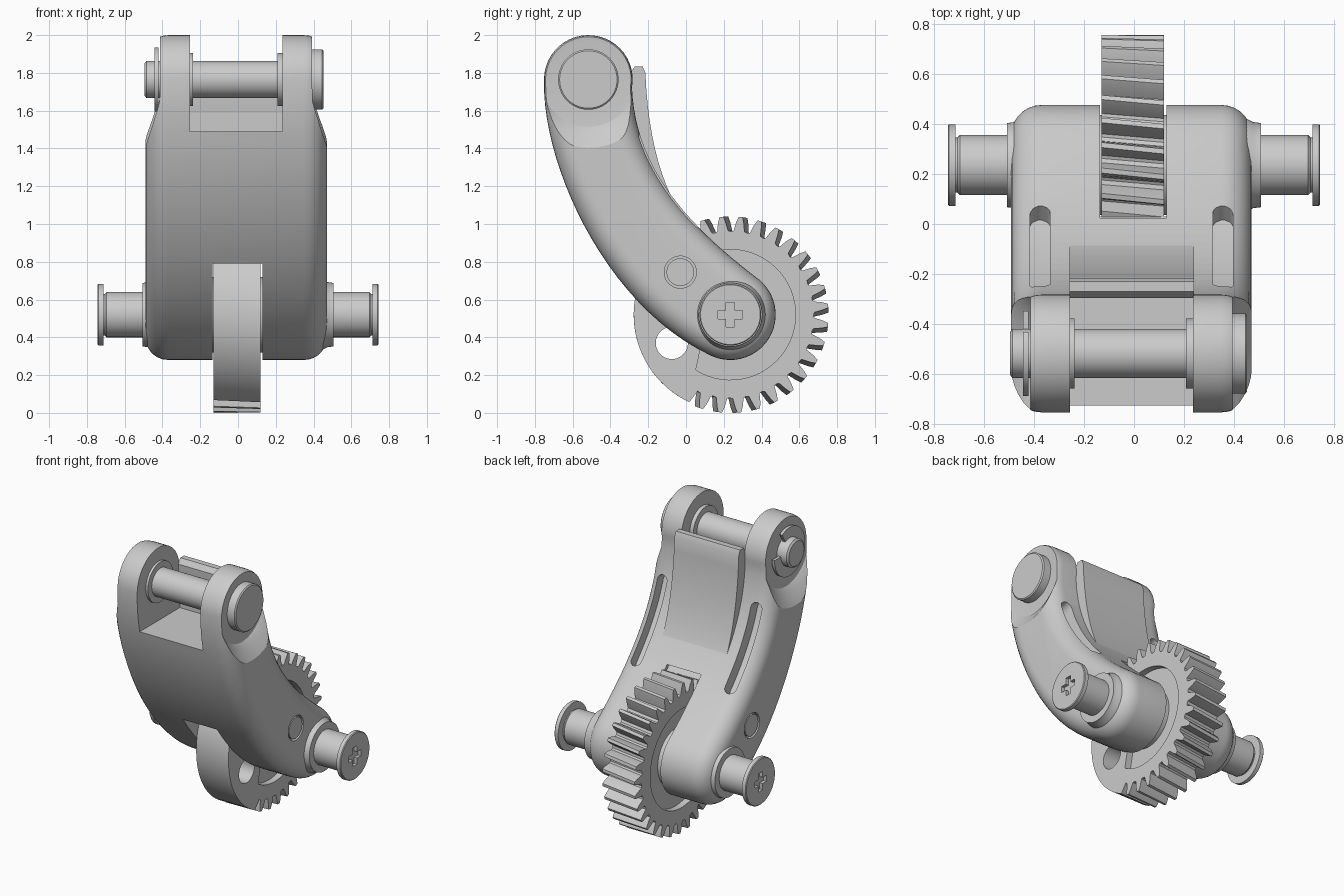
import bpy, bmesh, math
from mathutils import Vector
from mathutils.geometry import interpolate_bezier

cube = bpy.data.objects.get("Cube")
if cube:
    bpy.data.objects.remove(cube)

grey = bpy.data.materials.new("plain_grey")
grey.use_nodes = True
grey.diffuse_color = (0.6, 0.6, 0.6, 1)
grey.node_tree.nodes["Principled BSDF"].inputs["Base Color"].default_value = (0.6, 0.6, 0.6, 1)

PIN = (-0.517, 1.765)     # upper pin axis (y, z)
PIVOT = (0.235, 0.52)     # gear axis (y, z)
MID = -0.01               # middle of the housing in x


def arc(centre, r, a0, a1, n):
    angles = [math.radians(a0 + (a1 - a0) * i / n) for i in range(n + 1)]
    return [(centre[0] + r * math.cos(a), centre[1] + r * math.sin(a)) for a in angles]


def bezier(a, b, c, d, n):
    pts = interpolate_bezier(*(Vector((*p, 0)) for p in (a, b, c, d)), n)
    return [(p.x, p.y) for p in pts]


def box(y0, y1, z0, z1):
    return [(y0, z0), (y1, z0), (y1, z1), (y0, z1)]


def normals(pts, closed=True):
    """Unit normals to the right of the direction of travel."""
    n, out = len(pts), []
    for i in range(n):
        p = pts[i - 1] if closed or i else pts[0]
        q = pts[(i + 1) % n] if closed or i < n - 1 else pts[i]
        t = Vector((q[0] - p[0], q[1] - p[1])).normalized()
        out.append((t.y, -t.x))
    return out


def loft(name, rings):
    """Closed solid through rings of (x, y, z) points, capped at both ends."""
    bm = bmesh.new()
    rows = [[bm.verts.new(p) for p in ring] for ring in rings]
    bm.faces.new(rows[0])
    bm.faces.new(rows[-1])
    n = len(rows[0])
    for p, q in zip(rows, rows[1:]):
        for i in range(n):
            j = (i + 1) % n
            bm.faces.new((p[i], p[j], q[j], q[i]))
    bmesh.ops.recalc_face_normals(bm, faces=bm.faces)
    if bm.calc_volume(signed=True) < 0:
        bmesh.ops.reverse_faces(bm, faces=bm.faces)
    mesh = bpy.data.meshes.new(name)
    bm.to_mesh(mesh)
    bm.free()
    mesh.materials.append(grey)
    ob = bpy.data.objects.new(name, mesh)
    bpy.context.collection.objects.link(ob)
    return ob


def prism(name, pts, x0, x1, twist=0):
    """Outline in y-z extruded along x, optionally twisted about the gear axis."""
    c, s = math.cos(twist), math.sin(twist)
    far = [(x1, PIVOT[0] + (y - PIVOT[0]) * c - (z - PIVOT[1]) * s,
            PIVOT[1] + (y - PIVOT[0]) * s + (z - PIVOT[1]) * c) for y, z in pts]
    return loft(name, [[(x0, y, z) for y, z in pts], far])


def rounded_prism(name, pts, x0, x1, radius, steps):
    """Counter-clockwise outline extruded along x with round rims."""
    norm = normals(pts)
    half = []
    for i in range(steps + 1):
        a = math.pi / 2 * i / steps
        half.append((radius * (1 - math.sin(a)), radius * (1 - math.cos(a))))
    sections = [(x0 + dx, inset) for dx, inset in reversed(half)]
    sections += [(x1 - dx, inset) for dx, inset in half]
    # widest sections sit in the middle, inset ones at the caps
    sections = sorted((x, radius - math.sqrt(max(0, radius ** 2 - max(0, x0 + radius - x, x - x1 + radius) ** 2)))
                      for x, _ in sections)
    return loft(name, [[(x, y - ny * d, z - nz * d) for (y, z), (ny, nz) in zip(pts, norm)]
                       for x, d in sections])


def turned(name, centre, profile, sides=56):
    """Solid of revolution about an x-parallel axis from (x, radius) pairs."""
    return loft(name, [[(x, y, z) for y, z in arc(centre, r, 0, 360, sides)[:-1]]
                       for x, r in profile])


def groove_cutter(path, x, r, depth):
    """Round-ended channel following a path."""
    total = [0]
    for p, q in zip(path, path[1:]):
        total.append(total[-1] + math.dist(p, q))
    rings = []
    for (y, z), (ny, nz), s in zip(path, normals(path, False), total):
        d = min(s, total[-1] - s, r)
        w = max(0.008, math.sqrt(r * r - (r - d) ** 2))
        rings.append([(x + sx * w, y + ny * h, z + nz * h)
                      for sx, h in ((-1, -depth), (1, -depth), (1, 0.06), (-1, 0.06))])
    return loft("groove_cut", rings)


def cut(ob, *cutters):
    for c in cutters:
        mod = ob.modifiers.new("cut", 'BOOLEAN')
        mod.operation = 'DIFFERENCE'
        mod.solver = 'EXACT'
        mod.object = c
        bpy.context.view_layer.update()
        done = ob.evaluated_get(bpy.context.evaluated_depsgraph_get())
        mesh = bpy.data.meshes.new_from_object(done)
        ob.modifiers.clear()
        if len(mesh.polygons) > 0:
            ob.data = mesh
        bpy.data.objects.remove(c)


# Curved housing with rounded rims
front = bezier((-0.752, 1.75), (-0.757, 1.3), (-0.42, 0.56), (0.134, 0.302), 24)
back_ends = ((0.389, 0.704), (0.0, 1.0), (-0.27, 1.3), (-0.286, 1.725))
back = bezier(*back_ends, 24)
outline = (arc(PIN, 0.235, -10, 178, 24)[1:] + front[1:]
           + arc(PIVOT, 0.24, 245, 410, 22)[1:] + back[1:])
housing = rounded_prism("housing", outline, MID - 0.48, MID + 0.48, 0.12, 7)

# Fork opening and gear slot
cutters = [
    prism("fork_cut", box(-1, -0.28, 1.49, 2.2), -0.255, 0.235),
    turned("gear_slot_cut", PIVOT, [(-0.135, 0.55), (0.13, 0.55)]),
    prism("front_slot_cut", box(-0.7, 0.2, 0.1, 0.79), -0.134, 0.129),
]
fine = [p for p in bezier(*back_ends, 120) if -0.25 < p[0] < 0.08]
for side in (-1, 1):
    # Narrowed ears, side sockets and long back grooves
    cutters.append(turned("ear_cut", PIN, [(MID + side * x, r) for x, r in
                   ((0.4, 0.2), (0.405, 0.25), (0.43, 0.28), (0.485, 0.37), (0.6, 0.37))]))
    cutters.append(turned("socket_cut", (-0.03, 0.745),
                          [(MID + side * 0.455, 0.085), (MID + side * 0.6, 0.085)]))
    cutters.append(groove_cutter(fine, MID + side * 0.365, 0.04, 0.08))
cut(housing, *cutters)

# Panel standing between the ears at the back
panel_back = bezier((0.03, 0.985), (-0.1, 1.12), (-0.2, 1.4), (-0.215, 1.8), 14)
panel = panel_back + [(-0.23, 1.835), (-0.27, 1.835), (-0.295, 1.8)]
panel += [(y - 0.08, z - 0.02) for y, z in reversed(panel_back[:-1])]
prism("back_panel", panel, -0.258, 0.24)

# Gear with teeth round the back and a plain front sector
TEETH, FIRST, LAST = 32, -116, 120
pitch = 360 / TEETH
count = int((LAST - FIRST) / pitch)
rim = []
for i in range(count):
    for frac, r in ((0.0, 0.44), (0.2, 0.445), (0.32, 0.49), (0.42, 0.52),
                    (0.62, 0.52), (0.74, 0.49), (0.86, 0.445)):
        rim += arc(PIVOT, r, FIRST + (i + frac) * pitch, 0, 1)[:1]
rim += arc(PIVOT, 0.44, FIRST + count * pitch, 0, 1)[:1]
rim += arc(PIVOT, 0.512, FIRST + count * pitch + 2, FIRST + 358, 30)
gear = prism("gear", rim, -0.13, 0.12, twist=0.05)
recess = arc(PIVOT, 0.345, -122, 165, 48) + [(0.1, 0.45)]
cut(gear, prism("recess_cut_right", recess, -0.2, -0.085),
    prism("recess_cut_left", recess, 0.075, 0.2),
    turned("hole_cut", (-0.075, 0.37), [(-0.3, 0.085), (0.3, 0.085)]))
turned("gear_hub", PIVOT, [(-0.15, 0.2), (0.15, 0.2)])

# Upper pin with its head, collars and open clip
turned("upper_pin", PIN, [(-0.495, 0.085), (-0.485, 0.098), (0.4, 0.098)])
turned("pin_head", PIN, [(0.37, 0.16), (0.445, 0.16), (0.452, 0.152)])
turned("right_collar", PIN, [(-0.27, 0.14), (-0.238, 0.14)])
turned("left_collar", PIN, [(0.208, 0.14), (0.25, 0.14)])
clip = arc(PIN, 0.17, 60, 360, 40) + arc(PIN, 0.095, 360, 60, 30)
prism("pin_clip", clip, -0.443, -0.422)

for side, label in ((-1, "right"), (1, "left")):
    # Side axle with end flange and cross recess
    axle = turned(label + "_axle", PIVOT, [(side * x, r) for x, r in
                  ((0.3, 0.12), (0.695, 0.12), (0.705, 0.11), (0.712, 0.11), (0.712, 0.163),
                   (0.738, 0.163), (0.743, 0.158))])
    y, z = PIVOT
    cut(axle, prism("cross_cut_a", box(y - 0.065, y + 0.065, z - 0.022, z + 0.022), side * 0.72, side * 0.8),
        prism("cross_cut_b", box(y - 0.022, y + 0.022, z - 0.065, z + 0.065), side * 0.72, side * 0.8))
    turned(label + "_boss", PIVOT, [(side * x, r) for x, r in
           ((0.4, 0.19), (0.45, 0.185), (0.475, 0.172), (0.506, 0.168))])
    turned(label + "_socket_plug", (-0.03, 0.745),
           [(MID + side * 0.4, 0.073), (MID + side * 0.478, 0.073)])

# Smooth shading that keeps crisp edges
for ob in list(bpy.context.scene.objects):
    if ob.type == 'MESH' and grey.name in ob.data.materials:
        bpy.ops.object.select_all(action='DESELECT')
        ob.select_set(True)
        bpy.context.view_layer.objects.active = ob
        bpy.ops.object.shade_smooth_by_angle(angle=math.radians(30))
